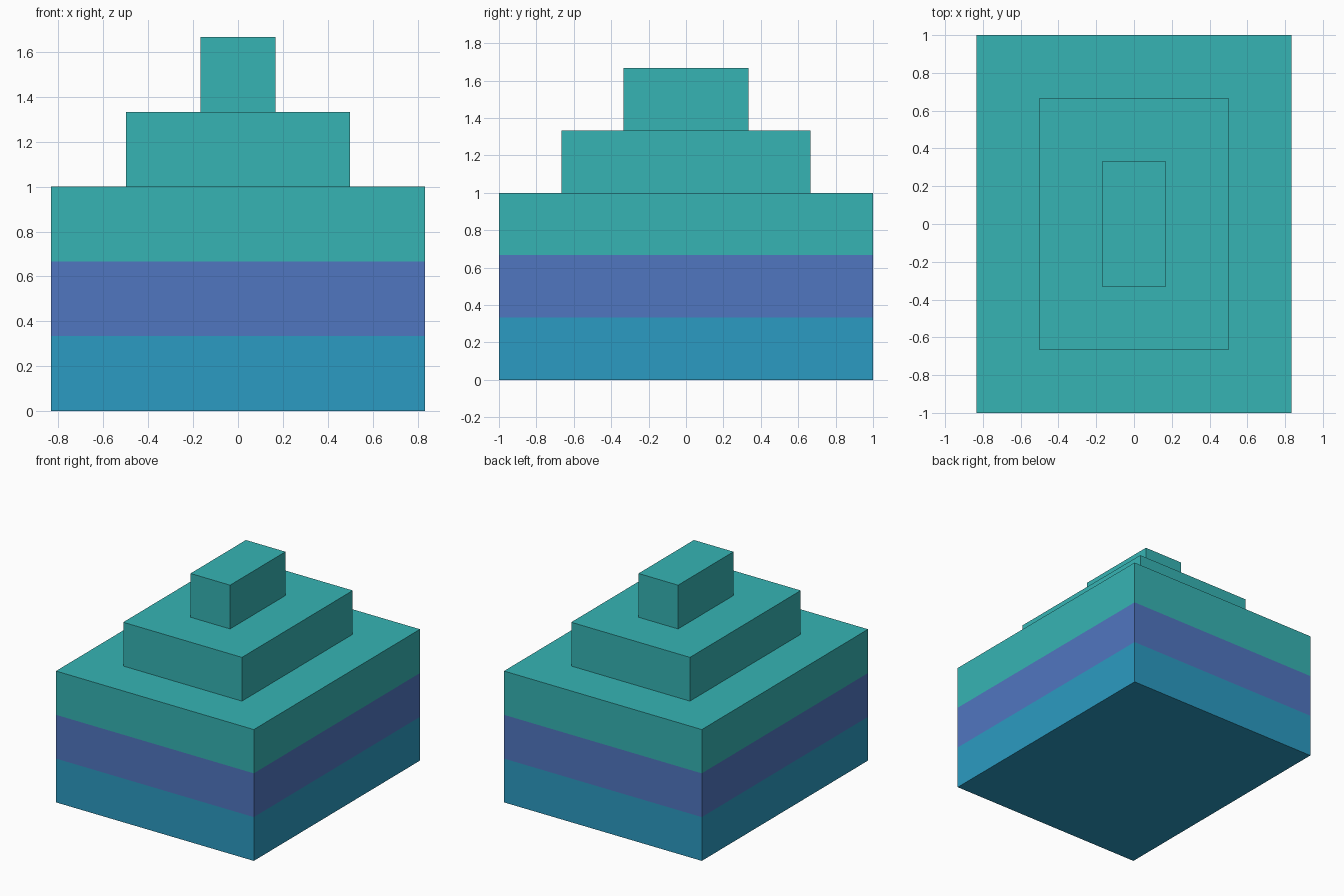
import bpy
import bmesh

cube = bpy.data.objects.get("Cube")
if cube:
    bpy.data.objects.remove(cube, do_unlink=True)

U = 1 / 3  # height of one layer


def make_material(name, rgb):
    """Flat material from 0-255 display colour, stored as linear values."""
    linear = [((c / 255 + 0.055) / 1.055) ** 2.4 for c in rgb]
    mat = bpy.data.materials.new(name)
    mat.use_nodes = True
    mat.diffuse_color = (*linear, 1)
    bsdf = next(n for n in mat.node_tree.nodes if n.type == 'BSDF_PRINCIPLED')
    bsdf.inputs["Base Color"].default_value = (*linear, 1)
    return mat


blue = make_material("blue", (43, 155, 194))
violet = make_material("violet_blue", (80, 118, 192))
teal = make_material("teal", (54, 180, 180))


def make_block(name, half_x, half_y, bottom, bands, floor=False):
    """Flat-sided block with one ring of side faces per coloured band."""
    bm = bmesh.new()
    corners = [(-half_x, -half_y), (half_x, -half_y),
               (half_x, half_y), (-half_x, half_y)]
    rings = [[bm.verts.new((x, y, bottom + i * U)) for x, y in corners]
             for i in range(len(bands) + 1)]
    for i, (low, high) in enumerate(zip(rings, rings[1:])):
        for a in range(4):
            b = (a + 1) % 4
            bm.faces.new((low[a], low[b], high[b], high[a])).material_index = i
    bm.faces.new(rings[-1]).material_index = len(bands) - 1
    if floor:
        bm.faces.new(rings[0][::-1])
    mesh = bpy.data.meshes.new(name)
    bm.to_mesh(mesh)
    bm.free()
    for mat in bands:
        mesh.materials.append(mat)
    obj = bpy.data.objects.new(name, mesh)
    bpy.context.collection.objects.link(obj)
    return obj


# Banded base, then two narrower steps resting on it
make_block("banded_base", 2.5 * U, 3 * U, 0, [blue, violet, teal], floor=True)
make_block("middle_step", 1.5 * U, 2 * U, 3 * U, [teal])
make_block("top_step", 0.5 * U, 1 * U, 4 * U, [teal])
